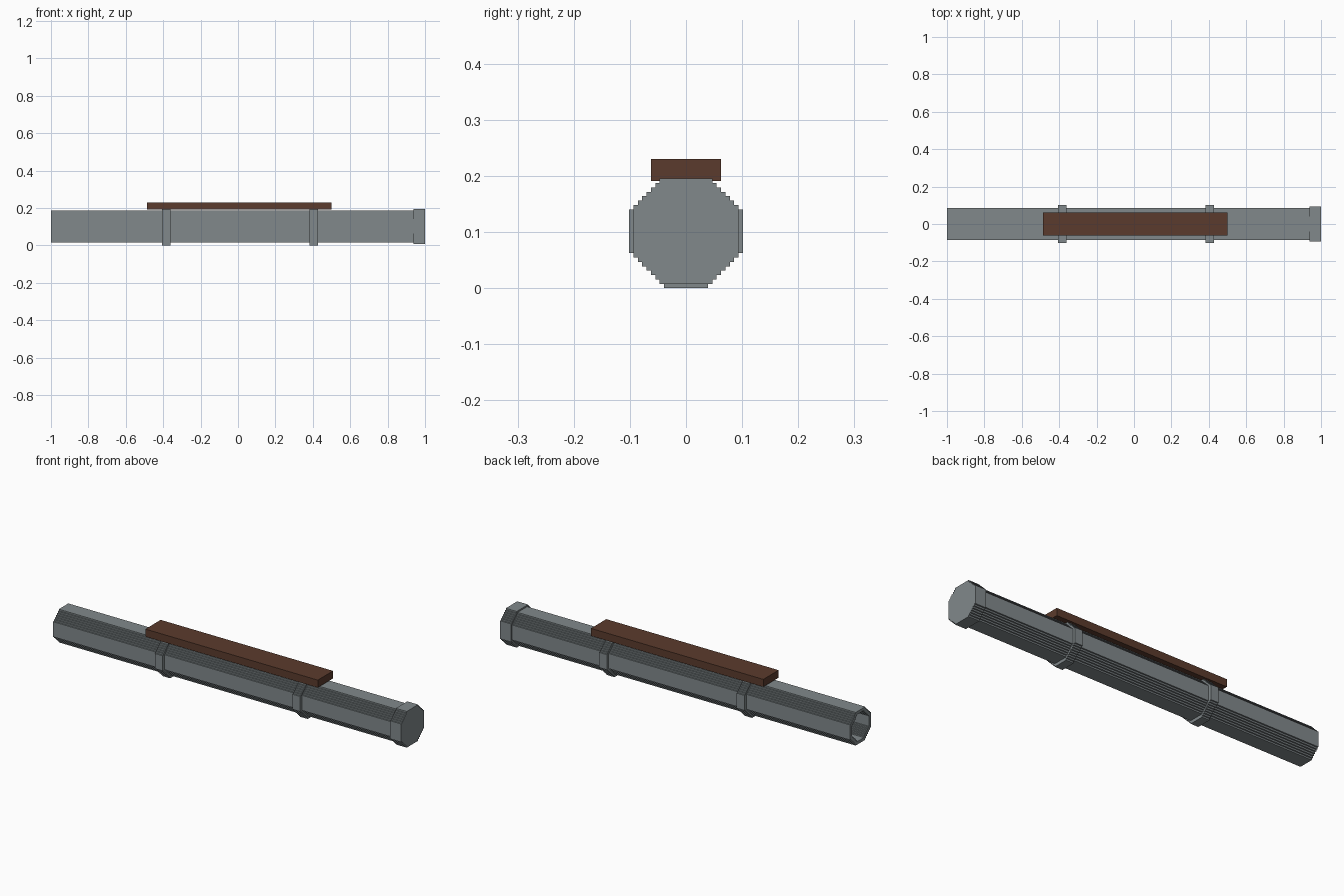
import bpy, bmesh

if "Cube" in bpy.data.objects:
    bpy.data.objects.remove(bpy.data.objects["Cube"])

U = 2 / 256          # one block step
CZ = 13 * U          # height of the tube axis


def material(name, rgb):
    m = bpy.data.materials.new(name)
    m.diffuse_color = (*rgb, 1)
    m.use_nodes = True
    m.node_tree.nodes["Principled BSDF"].inputs["Base Color"].default_value = m.diffuse_color
    return m


steel = material("grey_steel", (0.22, 0.25, 0.26))
wood = material("dark_brown_wood", (0.105, 0.044, 0.026))


def finish(bm, name, mat):
    bmesh.ops.recalc_face_normals(bm, faces=bm.faces)
    me = bpy.data.meshes.new(name)
    bm.to_mesh(me)
    bm.free()
    me.materials.append(mat)
    ob = bpy.data.objects.new(name, me)
    bpy.context.collection.objects.link(ob)
    return ob


def stepped_octagon(n, f, steps):
    """Octagon with half width n, half flat f and staircase diagonals."""
    s = (n - f) / steps
    quad = [(n, f)]
    for k in range(steps):
        quad.append((n - (k + 1) * s, f + k * s))
        quad.append((n - (k + 1) * s, f + (k + 1) * s))
    pts = []
    for _ in range(4):
        pts += quad
        quad = [(-b, a) for a, b in quad]      # quarter turn
    return [(a * U, b * U) for a, b in pts]


def loop(bm, pts, x):
    return [bm.verts.new((x, y, CZ + z)) for y, z in pts]


def skin(bm, a, b):
    for i in range(len(a)):
        j = (i + 1) % len(a)
        bm.faces.new((a[i], a[j], b[j], b[i]))


def pipe(name, x0, x1, outer, inner, steps):
    """Hollow stepped pipe along x, or a solid one when inner is None."""
    bm = bmesh.new()
    o = stepped_octagon(*outer, steps)
    a, b = loop(bm, o, x0), loop(bm, o, x1)
    skin(bm, a, b)
    if inner:
        i = stepped_octagon(*inner, steps)
        c, d = loop(bm, i, x0), loop(bm, i, x1)
        skin(bm, c, d)
        skin(bm, a, c)
        skin(bm, b, d)
    else:
        bm.faces.new(a)
        bm.faces.new(b)
    return finish(bm, name, steel)


# Hollow barrel, open at the left end
pipe("barrel_tube", -1.0, 0.9375, (11, 5), (9, 3.6), 6)

# Closed cap on the right end
pipe("end_cap", 0.9375, 1.0, (12, 6), None, 6)

# Two clamp rings holding the plate
for name, x in (("left_ring", -0.384), ("right_ring", 0.405)):
    pipe(name, x - 0.022, x + 0.022, (13, 5), (10.8, 4.8), 8)

# Wooden plate on top
bm = bmesh.new()
bmesh.ops.create_cube(bm, size=1)
for v in bm.verts:
    v.co = (0.007 + v.co.x * 0.988, v.co.y * 16 * U, 27 * U + v.co.z * 5 * U)
finish(bm, "top_plate", wood)
